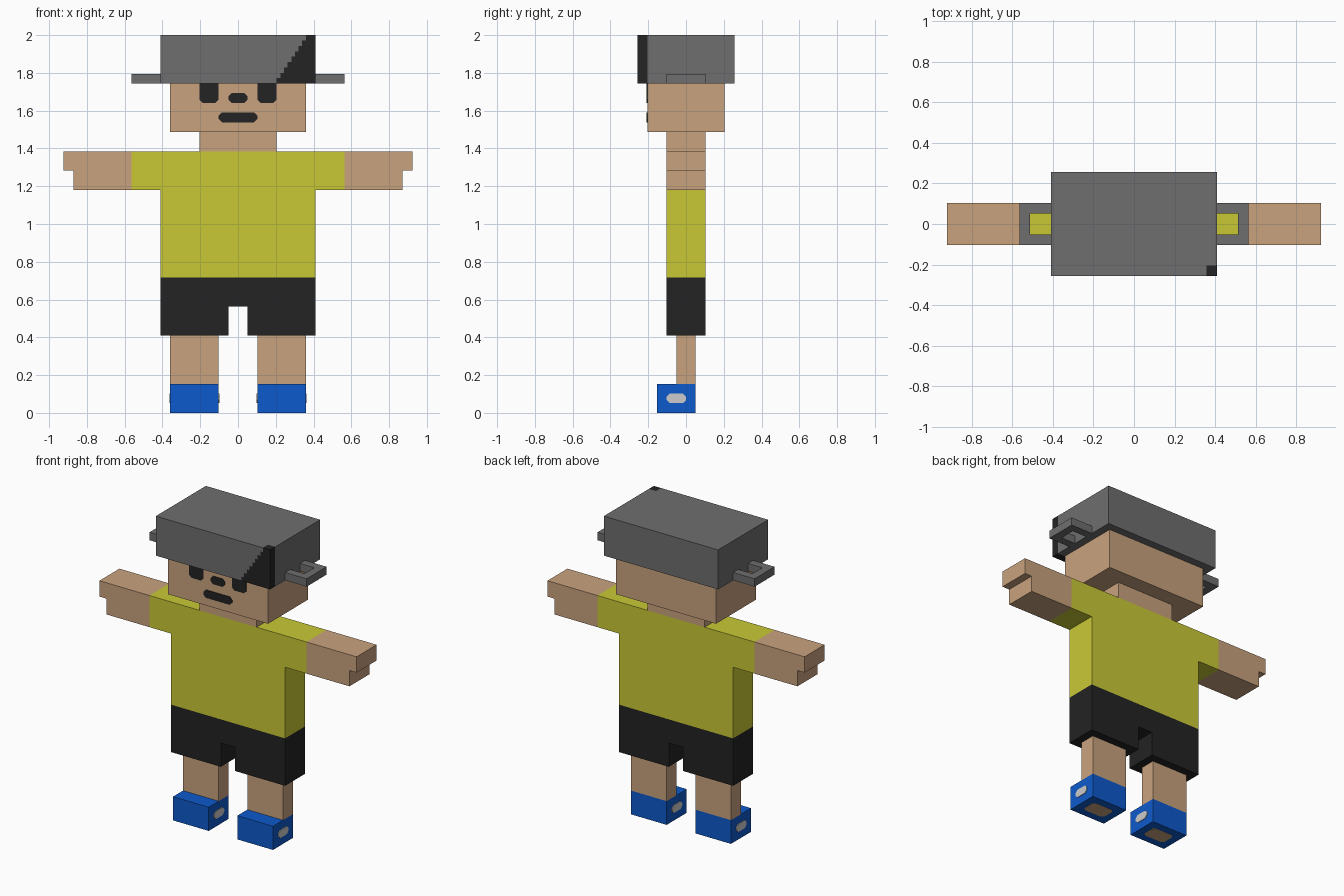
import bpy, bmesh
from mathutils import Vector

if "Cube" in bpy.data.objects:
    bpy.data.objects.remove(bpy.data.objects["Cube"])

U = 2 / 39  # one block


def material(name, rgb):
    lin = [(c / 255 / 12.92) if c < 11 else ((c / 255 + 0.055) / 1.055) ** 2.4 for c in rgb]
    m = bpy.data.materials.new(name)
    m.diffuse_color = (*lin, 1)
    m.use_nodes = True
    m.node_tree.nodes["Principled BSDF"].inputs["Base Color"].default_value = m.diffuse_color
    return m


SKIN = material("skin", (201, 162, 126))
YELLOW = material("yellow", (201, 201, 54))
BLACK = material("black", (35, 35, 35))
GREY = material("grey", (110, 110, 110))
BLUE = material("blue", (13, 90, 204))
WHITE = material("white", (204, 204, 204))


def prism(name, mat, outline, axis, lo, hi, hidden=None):
    """Extrude a 2D outline (in blocks) along an axis; drop faces that lie against another part."""
    place = {"x": lambda a, b, d: (d, a, b), "y": lambda a, b, d: (a, d, b),
             "z": lambda a, b, d: (a, b, d)}[axis]
    bm = bmesh.new()
    low = [bm.verts.new(place(a, b, lo)) for a, b in outline]
    high = [bm.verts.new(place(a, b, hi)) for a, b in outline]
    bm.faces.new(low)
    bm.faces.new(high)
    n = len(outline)
    for i in range(n):
        j = (i + 1) % n
        bm.faces.new((low[i], low[j], high[j], high[i]))
    bmesh.ops.recalc_face_normals(bm, faces=bm.faces)
    if hidden:
        gone = [f for f in bm.faces if hidden(f.calc_center_median(), f.normal)]
        bmesh.ops.delete(bm, geom=gone, context="FACES")
    bmesh.ops.scale(bm, vec=Vector((U, U, U)), verts=bm.verts)
    me = bpy.data.meshes.new(name)
    bm.to_mesh(me)
    bm.free()
    me.materials.append(mat)
    ob = bpy.data.objects.new(name, me)
    bpy.context.collection.objects.link(ob)
    return ob


def rect(a0, a1, b0, b1):
    a0, a1 = sorted((a0, a1))
    return [(a0, b0), (a1, b0), (a1, b1), (a0, b1)]


def pill(a0, a1, b0, b1, c=0.33, square_top=False):
    """Rectangle with chopped corners."""
    a0, a1 = sorted((a0, a1))
    pts = [(a0 + c, b0), (a1 - c, b0), (a1, b0 + c)]
    pts += [(a1, b1), (a0, b1)] if square_top else [
        (a1, b1 - c), (a1 - c, b1), (a0 + c, b1), (a0, b1 - c)]
    return pts + [(a0, b0 + c)]


def flip(points, s):
    return [(s * a, b) for a, b in points]


ends = lambda c, n: abs(n.z) > 0.9  # top and bottom

# Torso and shorts
prism("shirt", YELLOW, [(-8, 14), (8, 14), (8, 23), (11, 23), (11, 27),
                        (-11, 27), (-11, 23), (-8, 23)], "y", -2, 2,
      lambda c, n: n.z < -0.9 and c.z < 15 or abs(c.x) > 10.9)
prism("shorts", BLACK, [(-8, 8), (-1, 8), (-1, 11), (1, 11), (1, 8), (8, 8),
                        (8, 14), (-8, 14)], "y", -2, 2, lambda c, n: n.z > 0.9 and c.z > 13)

# Neck and head
prism("neck", SKIN, rect(-4, 4, 27, 29), "y", -2, 2, ends)
prism("head", SKIN, rect(-7, 7, 29, 34), "y", -4, 4, lambda c, n: n.z > 0.9)

# Face plates
on_head = lambda c, n: n.y > 0.9
prism("nose", BLACK, pill(-1, 1, 32, 33), "y", -4.08, -4, on_head)
prism("mouth", BLACK, pill(-2, 2, 30, 31), "y", -4.08, -4, on_head)

# Hat: plain back, and a front layer split by a stepped diagonal
prism("hat_back", GREY, rect(-8, 8, 34, 39), "y", -4, 5, lambda c, n: n.y < -0.9)
steps = []
for i in range(9):
    x = 4 + 3 * i / 8
    steps += [(x, 34 + 5 * i / 9), (x, 34 + 5 * (i + 1) / 9)]
seam = lambda c, n: n.y > 0.9 or (3.9 < c.x < 7.1 and 34.01 < c.z < 38.99 and abs(n.y) < 0.5)
prism("hat_front", GREY, [(-8, 39), (-8, 34)] + steps, "y", -5, -4, seam)
prism("hat_patch", BLACK, [(8, 39), (8, 34)] + steps, "y", -5, -4, seam)

for s, side in ((1, "right"), (-1, "left")):
    prism(side + "_eye", BLACK, pill(s * 2, s * 4, 32, 34, square_top=True),
          "y", -4.08, -4, on_head)
    # Open loop on the side of the hat
    prism(side + "_hat_loop", GREY,
          flip([(8, -2), (11, -2), (11, 2), (8, 2), (8, 1), (10, 1), (10, -1), (8, -1)], s),
          "z", 34, 35, lambda c, n: abs(c.x) < 8.01)
    # Arm with a stepped hand
    prism(side + "_arm", SKIN,
          flip([(11, 23), (17, 23), (17, 25), (18, 25), (18, 27), (11, 27)], s),
          "y", -2, 2, lambda c, n: abs(c.x) < 11.01)
    # Leg and shoe
    prism(side + "_leg", SKIN, rect(s * 2, s * 7, 3, 8), "y", -1, 1, ends)
    prism(side + "_shoe", BLUE, rect(s * 2, s * 7, 0, 3), "y", -3, 1)
    # Spots on both sides of the shoe, and the sole patch
    for x, d, spot in ((7, 0.08, "outer"), (2, -0.08, "inner")):
        lo, hi = sorted((s * x, s * (x + d)))
        prism(f"{side}_{spot}_shoe_spot", WHITE, pill(-2, 0, 1, 2), "x", lo, hi)
    prism(side + "_sole_patch", SKIN, pill(s * 3, s * 6, -2, 0), "z", -0.02, 0.02)
